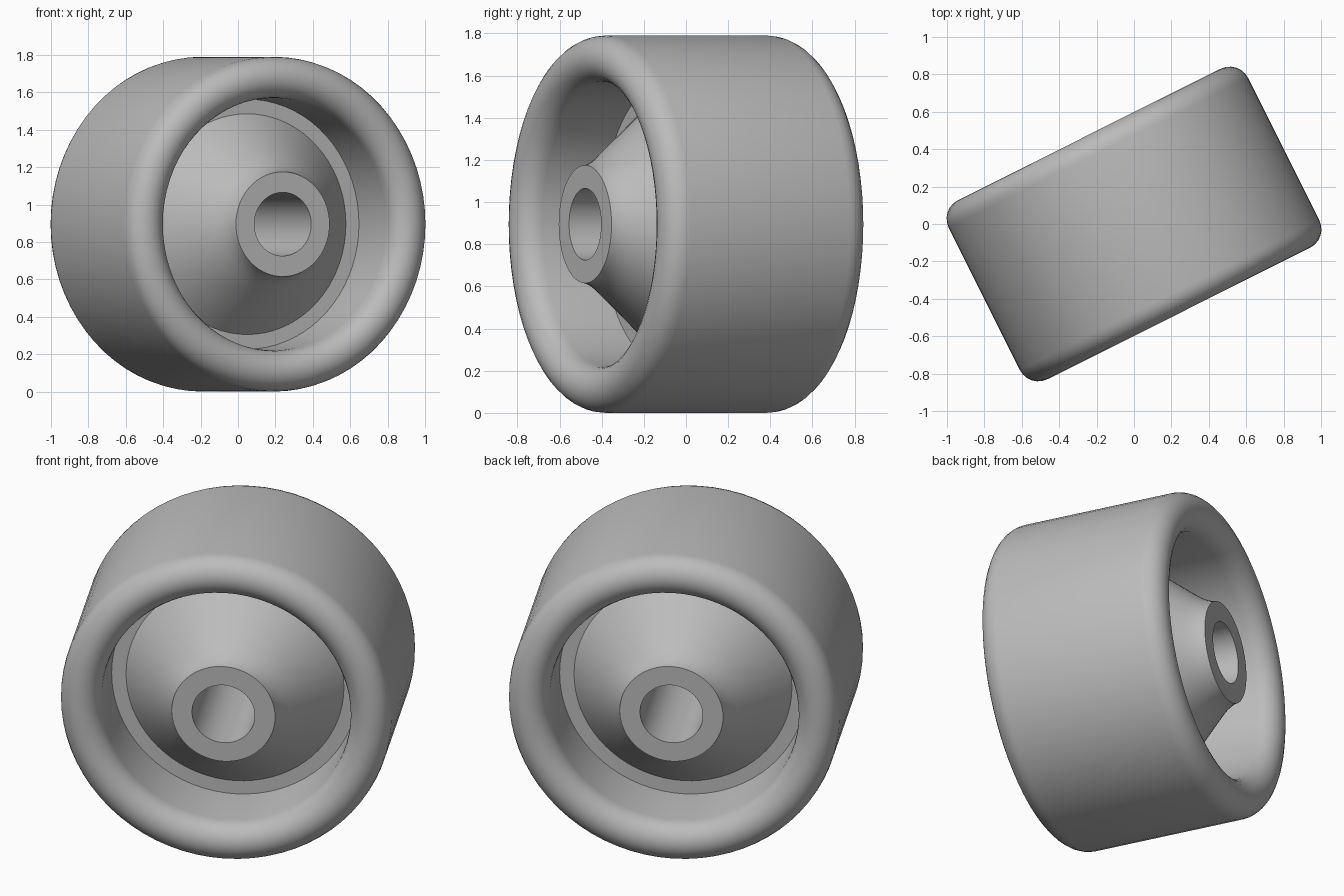
import bpy
import bmesh
import math
from mathutils import Matrix

cube = bpy.data.objects.get("Cube")
if cube:
    bpy.data.objects.remove(cube)

RADIUS, HALF_WIDTH, ROUND = 0.895, 0.535, 0.11
SEGMENTS = 72

# One plain material
grey = bpy.data.materials.new("plain_grey")
grey.use_nodes = True
colour = (0.5, 0.5, 0.5, 1)
grey.diffuse_color = colour
grey.node_tree.nodes["Principled BSDF"].inputs["Base Color"].default_value = colour

# Half section (radius, axial): bore, hub, flared web, recess ring, rounded rim
half = [(0.17, HALF_WIDTH), (0.28, HALF_WIDTH), (0.285, 0.51), (0.297, 0.48),
        (0.317, 0.445), (0.347, 0.405), (0.47, 0.255), (0.59, 0.11), (0.668, 0.11)]
for i in range(13):
    a = math.pi * (1 - i / 12)
    half.append((RADIUS - ROUND + ROUND * math.cos(a),
                 HALF_WIDTH - ROUND + ROUND * math.sin(a)))
profile = half + [(r, -h) for r, h in reversed(half)]

# Wheel body: closed section spun around its axle
bm = bmesh.new()
verts = [bm.verts.new((r, 0, h)) for r, h in profile]
edges = [bm.edges.new((v, verts[i - 1])) for i, v in enumerate(verts)]
bmesh.ops.spin(bm, geom=verts + edges, cent=(0, 0, 0), axis=(0, 0, 1),
               angle=math.tau, steps=SEGMENTS, use_merge=True)
bmesh.ops.remove_doubles(bm, verts=bm.verts, dist=0.0001)
bmesh.ops.recalc_face_normals(bm, faces=bm.faces)

# Lay the axle level, turn it towards the front left and stand it on the ground
place = (Matrix.Translation((0, 0, RADIUS))
         @ Matrix.Rotation(math.radians(26.57), 4, "Z")
         @ Matrix.Rotation(math.radians(90), 4, "X"))
bm.transform(place)

mesh = bpy.data.meshes.new("wheel_body")
bm.to_mesh(mesh)
bm.free()
mesh.materials.append(grey)
wheel = bpy.data.objects.new("wheel_body", mesh)
bpy.context.collection.objects.link(wheel)

# Smooth shading with crisp hub and recess edges
bpy.ops.object.select_all(action="DESELECT")
wheel.select_set(True)
bpy.context.view_layer.objects.active = wheel
bpy.ops.object.shade_smooth_by_angle(angle=math.radians(30))
